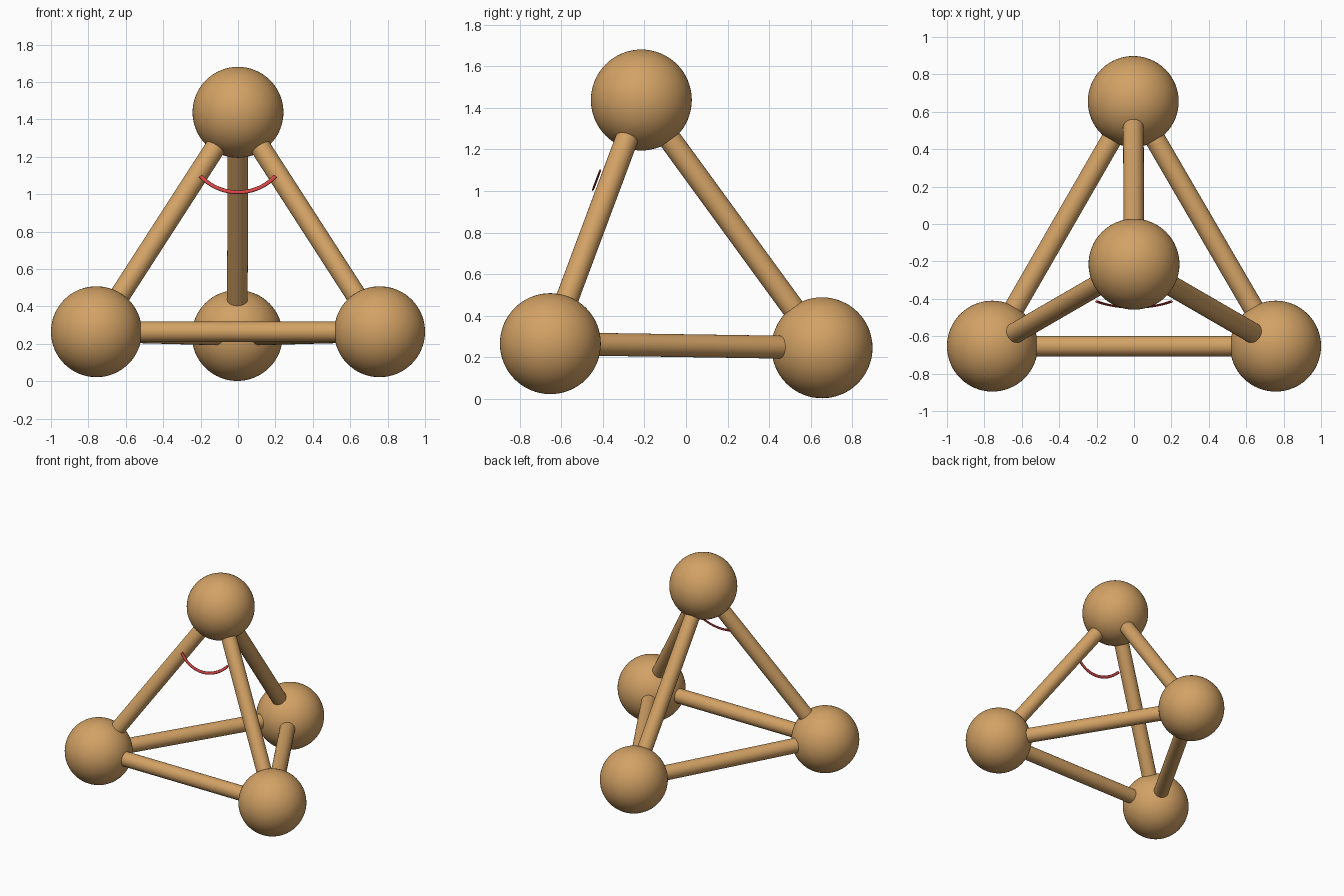
import bpy
from math import sin, cos, asin
from itertools import combinations
from mathutils import Vector

if "Cube" in bpy.data.objects:
    bpy.data.objects.remove(bpy.data.objects["Cube"])

BALL_R, BOND_R = 0.243, 0.055


def material(name, color):
    mat = bpy.data.materials.new(name)
    mat.diffuse_color = color
    mat.use_nodes = True
    mat.node_tree.nodes["Principled BSDF"].inputs["Base Color"].default_value = mat.diffuse_color
    return mat


tan = material("tan", (0.65, 0.36, 0.13, 1))
red = material("red", (0.65, 0.06, 0.06, 1))


def finish(name, mat):
    obj = bpy.context.object
    obj.name = name
    obj.data.materials.append(mat)
    bpy.ops.object.shade_smooth_by_angle()


# Ball centres at the corners of the tetrahedron
corners = {
    "top": Vector((0, -0.215, 1.438)),
    "left": Vector((-0.757, -0.653, 0.265)),
    "right": Vector((0.757, -0.653, 0.265)),
    "back": Vector((-0.004, 0.655, 0.245)),
}
for name, pos in corners.items():
    bpy.ops.mesh.primitive_uv_sphere_add(segments=64, ring_count=32,
                                         radius=BALL_R, location=pos)
    finish(name + "_ball", tan)

# Rods joining every pair of balls
for (name_a, a), (name_b, b) in combinations(corners.items(), 2):
    axis = b - a
    bpy.ops.mesh.primitive_cylinder_add(
        vertices=32, radius=BOND_R, depth=axis.length, location=(a + b) / 2,
        rotation=axis.to_track_quat('Z', 'Y').to_euler())
    finish(f"{name_a}_{name_b}_rod", tan)

# Angle mark: a thin flattened arc floating just in front of the front face
apex = corners["top"]
down = ((corners["left"] + corners["right"]) / 2 - apex).normalized()
side = Vector((1, 0, 0))
out = down.cross(side).normalized()
if out.y > 0:
    out = -out
arc_r, offset, bottom = 0.262, 0.067, 0.481
half = asin(0.2 / arc_r)
steps, ring = 32, 12
verts, faces = [], []
for i in range(steps + 1):
    t = -half + 2 * half * i / steps
    radial = side * sin(t) + down * cos(t)
    centre = apex + down * (bottom - arc_r) + out * offset + radial * arc_r
    for k in range(ring):
        u = 2 * 3.14159265 * k / ring
        verts.append(centre + radial * (0.011 * cos(u)) + out * (0.005 * sin(u)))
for i in range(steps):
    for k in range(ring):
        n = (k + 1) % ring
        faces.append((i * ring + k, i * ring + n,
                      (i + 1) * ring + n, (i + 1) * ring + k))
faces.append(tuple(reversed(range(ring))))
faces.append(tuple(range(steps * ring, (steps + 1) * ring)))
mesh = bpy.data.meshes.new("angle_arc")
mesh.from_pydata(verts, [], faces)
arc = bpy.data.objects.new("angle_arc", mesh)
bpy.context.collection.objects.link(arc)
bpy.ops.object.select_all(action='DESELECT')
arc.select_set(True)
bpy.context.view_layer.objects.active = arc
bpy.ops.object.mode_set(mode='EDIT')
bpy.ops.mesh.select_all(action='SELECT')
bpy.ops.mesh.normals_make_consistent(inside=False)
bpy.ops.object.mode_set(mode='OBJECT')
finish("angle_arc", red)
